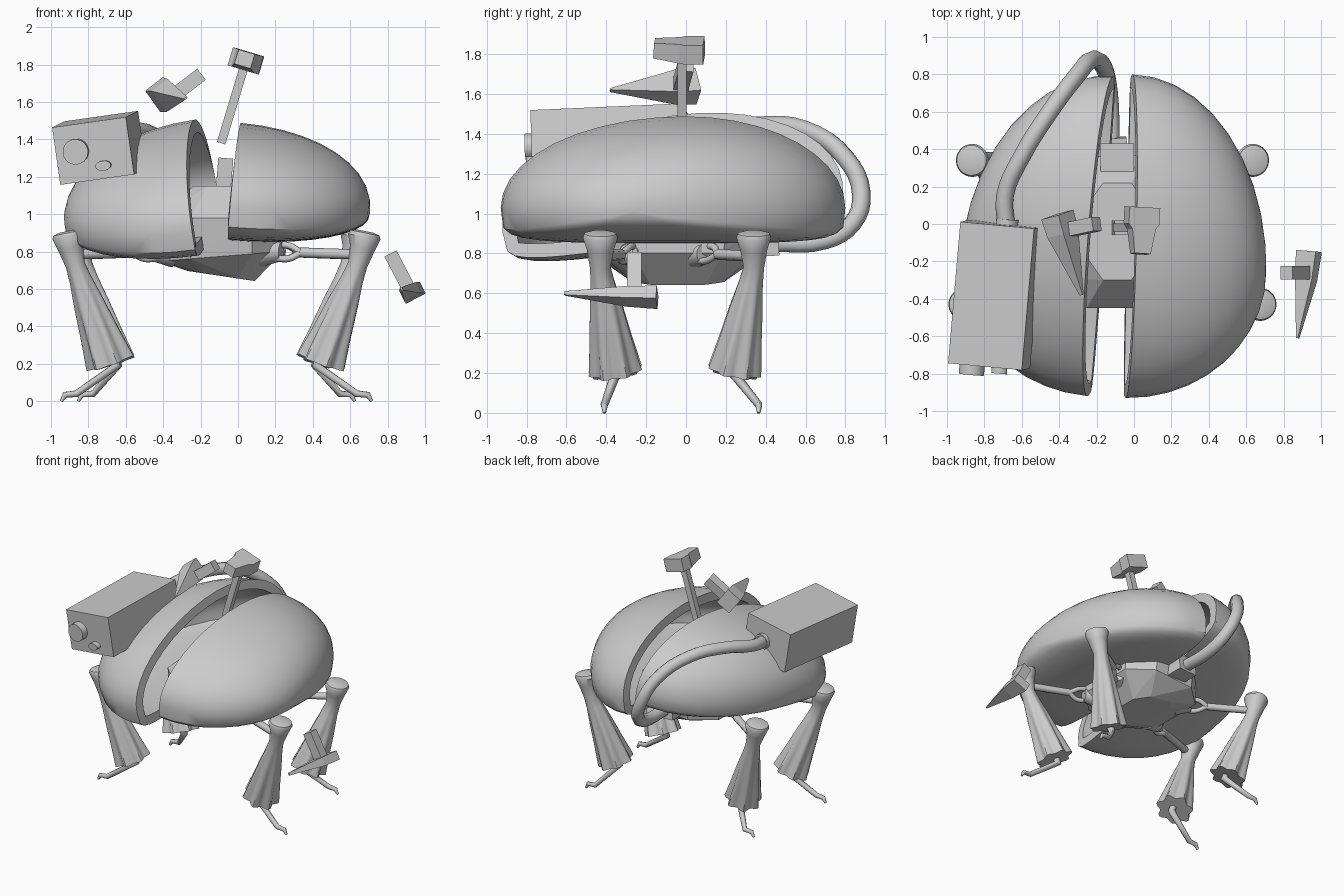
import bpy, bmesh
from math import sin, cos, pi, radians
from mathutils import Vector, Euler

if "Cube" in bpy.data.objects:
    bpy.data.objects.remove(bpy.data.objects["Cube"], do_unlink=True)


def activate(ob):
    bpy.ops.object.select_all(action='DESELECT')
    ob.select_set(True)
    bpy.context.view_layer.objects.active = ob


def finish(name, bm, smooth=False):
    bmesh.ops.remove_doubles(bm, verts=bm.verts, dist=0.0005)
    bmesh.ops.recalc_face_normals(bm, faces=bm.faces)
    me = bpy.data.meshes.new(name)
    bm.to_mesh(me)
    bm.free()
    ob = bpy.data.objects.new(name, me)
    bpy.context.collection.objects.link(ob)
    if smooth:
        activate(ob)
        bpy.ops.object.shade_smooth_by_angle(angle=radians(40))
    return ob


def bridge(bm, rings, caps=True):
    loops = [[bm.verts.new(p) for p in ring] for ring in rings]
    n = len(loops[0])
    for a, b in zip(loops, loops[1:]):
        for i in range(n):
            j = (i + 1) % n
            bm.faces.new((a[i], a[j], b[j], b[i]))
    if caps:
        bm.faces.new(loops[0])
        bm.faces.new(loops[-1])


def loft(name, path, sections, up, smooth=False):
    """Sweep 2D sections along a path of points."""
    path = [Vector(p) for p in path]
    rings = []
    for i, p in enumerate(path):
        t = (path[min(i + 1, len(path) - 1)] - path[max(i - 1, 0)]).normalized()
        side = Vector(up).cross(t).normalized()
        top = t.cross(side)
        rings.append([p + side * a + top * b for a, b in sections[i]])
    bm = bmesh.new()
    bridge(bm, rings)
    return finish(name, bm, smooth)


def rect(w, h):
    return [(-w / 2, -h / 2), (w / 2, -h / 2), (w / 2, h / 2), (-w / 2, h / 2)]


def circle(r, n=16, fold=0):
    return [(r * (1 + fold * cos(7 * a)) * cos(a), r * (1 + fold * cos(7 * a)) * sin(a))
            for a in (2 * pi * k / n for k in range(n))]


def tube(name, pts, r, radii=None, handle='AUTO'):
    cu = bpy.data.curves.new(name, 'CURVE')
    cu.dimensions = '3D'
    cu.bevel_depth = r
    cu.bevel_resolution = 2
    cu.resolution_u = 4
    cu.use_fill_caps = True
    sp = cu.splines.new('BEZIER')
    sp.bezier_points.add(len(pts) - 1)
    for i, (bp, p) in enumerate(zip(sp.bezier_points, pts)):
        bp.co = p
        bp.handle_left_type = bp.handle_right_type = handle
        bp.radius = radii[i] if radii else 1
    ob = bpy.data.objects.new(name, cu)
    bpy.context.collection.objects.link(ob)
    return ob


# Hollow egg-shaped shell, split into two halves that lean apart
def shell_half(name, side, loc, rot):
    n, steps = 40, 10
    rings = []
    for k in range(steps + 1):
        f = pi / 2 * k / steps
        s, ring = cos(f), []
        for i in range(n):
            a = 2 * pi * i / n
            c, d = cos(a), sin(a)
            y = c * (0.8 if c > 0 else 0.93)
            if d > 0:
                z = 0.46 * d * s
            else:
                z = -(0.17 + 0.03 * c * c) * abs(d) ** 0.38 * max(s, 0) ** 0.75
            ring.append((side * 0.735 * sin(f), s * (y + 0.25), z + 0.045 * sin(f) ** 2))
        rings.append(ring)
    bm = bmesh.new()
    bridge(bm, rings, caps=False)
    ob = finish(name, bm)
    ob.location = loc
    ob.rotation_euler = [radians(v) for v in rot]
    mod = ob.modifiers.new("thickness", 'SOLIDIFY')
    mod.thickness = 0.07
    mod.offset = -1
    activate(ob)
    bpy.ops.object.modifier_apply(modifier=mod.name)
    bpy.ops.object.shade_smooth_by_angle(angle=radians(40))


shell_half("left_shell", 1, (-0.03, -0.25, 1.03), (0, 5, -1.2))
shell_half("right_shell", -1, (-0.195, -0.25, 1.005), (8.5, -8, -5.5))

# Faceted core body, lopsided underneath
bm = bmesh.new()
for z, w, d, slope in ((0.67, 0.18, 0.23, -0.15), (0.775, 0.33, 0.38, 0.08),
                       (0.98, 0.33, 0.41, 0), (1.15, 0.15, 0.26, 0)):
    for sx in (-1, 1):
        for sy in (-1, 1):
            bm.verts.new((-0.09 + sx * w, -0.04 + sy * d * 0.6, z + slope * sx * w))
            bm.verts.new((-0.09 + sx * w * 0.5, -0.04 + sy * d, z + slope * sx * w * 0.5))
bmesh.ops.convex_hull(bm, input=bm.verts)
finish("core_body", bm)
loft("core_peg", [(-0.08, -0.02, 1.12), (-0.065, -0.02, 1.3)], [rect(0.08, 0.08)] * 2, (0, 1, 0))
loft("core_rear_block", [(-0.09, 0.27, 0.98), (-0.09, 0.43, 0.98)], [rect(0.18, 0.2)] * 2, (0, 0, 1))
loft("hose_socket", [(-0.11, 0.3, 0.84), (-0.12, 0.46, 0.85)], [rect(0.16, 0.12)] * 2, (0, 0, 1))

# Legs: flared pleated sleeves, rods, and clawed feet
legs = (("front", -0.43, 0.79, -0.355, 0.565, -0.41, 0.83, -0.28),
        ("back", 0.34, 0.75, 0.245, 0.56, 0.365, 0.74, 0.08))
for end, yt, ht, yb, hb, yf, hf, yr in legs:
    for sx, label in ((1, "left"), (-1, "right")):
        tag = f"{end}_{label}"

        def at(h, y, z):
            return (-0.115 + sx * h, y, z)

        path = [at(ht + 0.006, yt, 0.91), at(ht + 0.004, yt, 0.9), at(ht, yt, 0.88), at(ht - 0.01, yt, 0.82)]
        neck, hem = Vector(at(ht - 0.035, yt, 0.73)), Vector(at(hb, yb, 0.21))
        path += [neck.lerp(hem, f) for f in (0, 0.15, 0.4, 0.7, 1)]
        radii = (0.045, 0.08, 0.088, 0.068, 0.052, 0.06, 0.08, 0.1, 0.122)
        folds = (0, 0, 0, 0, 0, 0.02, 0.07, 0.1, 0.13)
        loft(f"{tag}_sleeve", path, [circle(r, 42, f) for r, f in zip(radii, folds)],
             (0, 1, 0), smooth=True)
        tube(f"{tag}_foot", [at(hb, yb, 0.25), at(hb - 0.03, yb, 0.19),
                             at(hf - 0.08, yf, 0.04), at(hf - 0.02, yf, 0.035), at(hf, yf, 0.0)],
             0.024, (1.2, 1.1, 0.8, 0.7, 0.35), 'VECTOR')
        # Rod with a short forked socket at the body
        outer, inner = Vector(at(ht - 0.03, yt, 0.785)), Vector(at(0.32, yr, 0.8))
        fork = inner.lerp(outer, 0.3)
        tube(f"{tag}_rod", [outer, fork], 0.027)
        for dz in (-0.035, 0.035):
            off = Vector((0, dz * 0.6, dz))
            tube(f"{tag}_fork", [fork, inner.lerp(fork, 0.5) + off, inner + off], 0.018)
        loft(f"{tag}_socket", [inner.lerp(fork, -0.6), inner.lerp(fork, 0.2)],
             [circle(0.085), circle(0.05)], (0, 0, 1), smooth=True)

# Instrument box with two knobs and a hose socket
tilt = Euler((radians(2.5), radians(-8), radians(-5.3))).to_matrix()
centre = Vector((-0.742, -0.38, 1.355))


def box_part(name, a, b, section, smooth=False):
    loft(name, [centre + tilt @ Vector(p) for p in (a, b)], [section] * 2,
         tilt @ Vector((0, 0, 1)), smooth)


box_part("instrument_box", (0, -0.38, 0), (0, 0.38, 0), rect(0.4, 0.31))
box_part("large_knob", (-0.09, -0.37, 0.01), (-0.09, -0.435, 0.01), circle(0.068, 24), True)
box_part("small_knob", (0.045, -0.37, -0.085), (0.045, -0.42, -0.085),
         [(x, z * 0.65) for x, z in circle(0.042)], True)
box_part("hose_collar", (0.03, 0.37, 0.0), (0.03, 0.41, 0.0), circle(0.06), True)

# Hose curling behind the shell
tube("hose", [centre + tilt @ Vector((0.03, 0.36, 0)), (-0.69, 0.15, 1.4), (-0.6, 0.36, 1.44),
              (-0.45, 0.6, 1.42), (-0.3, 0.8, 1.28), (-0.22, 0.88, 1.1), (-0.16, 0.835, 0.95),
              (-0.13, 0.7, 0.865), (-0.12, 0.43, 0.85)], 0.047)


# Floating hammers: lofted head plus square handle
def hammer(name, head, sections, grip, thick):
    up = Vector(grip[1]) - Vector(grip[0])
    loft(f"{name}_head", head, sections, up)
    loft(f"{name}_handle", grip, [rect(thick, thick)] * 2, (0, 1, 0))


hammer("centre_hammer",
       [(0.045, 0.09, 1.82), (0.04, 0.0, 1.82), (0.04, -0.03, 1.82), (0.035, -0.16, 1.83)],
       [rect(0.17, 0.1), rect(0.17, 0.1), rect(0.13, 0.1), rect(0.09, 0.08)],
       [(-0.09, -0.02, 1.38), (0.03, -0.02, 1.78)], 0.047)
hammer("pick_hammer",
       [(-0.41, 0.05, 1.64), (-0.38, -0.05, 1.635), (-0.28, -0.38, 1.62)],
       [rect(0.14, 0.12), rect(0.14, 0.11), rect(0.01, 0.02)],
       [(-0.39, -0.04, 1.6), (-0.2, 0.0, 1.745)], 0.075)
hammer("side_hammer",
       [(0.935, -0.145, 0.58), (0.92, -0.3, 0.585), (0.875, -0.61, 0.6)],
       [rect(0.12, 0.07), rect(0.1, 0.065), rect(0.01, 0.02)],
       [(0.92, -0.26, 0.59), (0.815, -0.26, 0.79)], 0.073)
